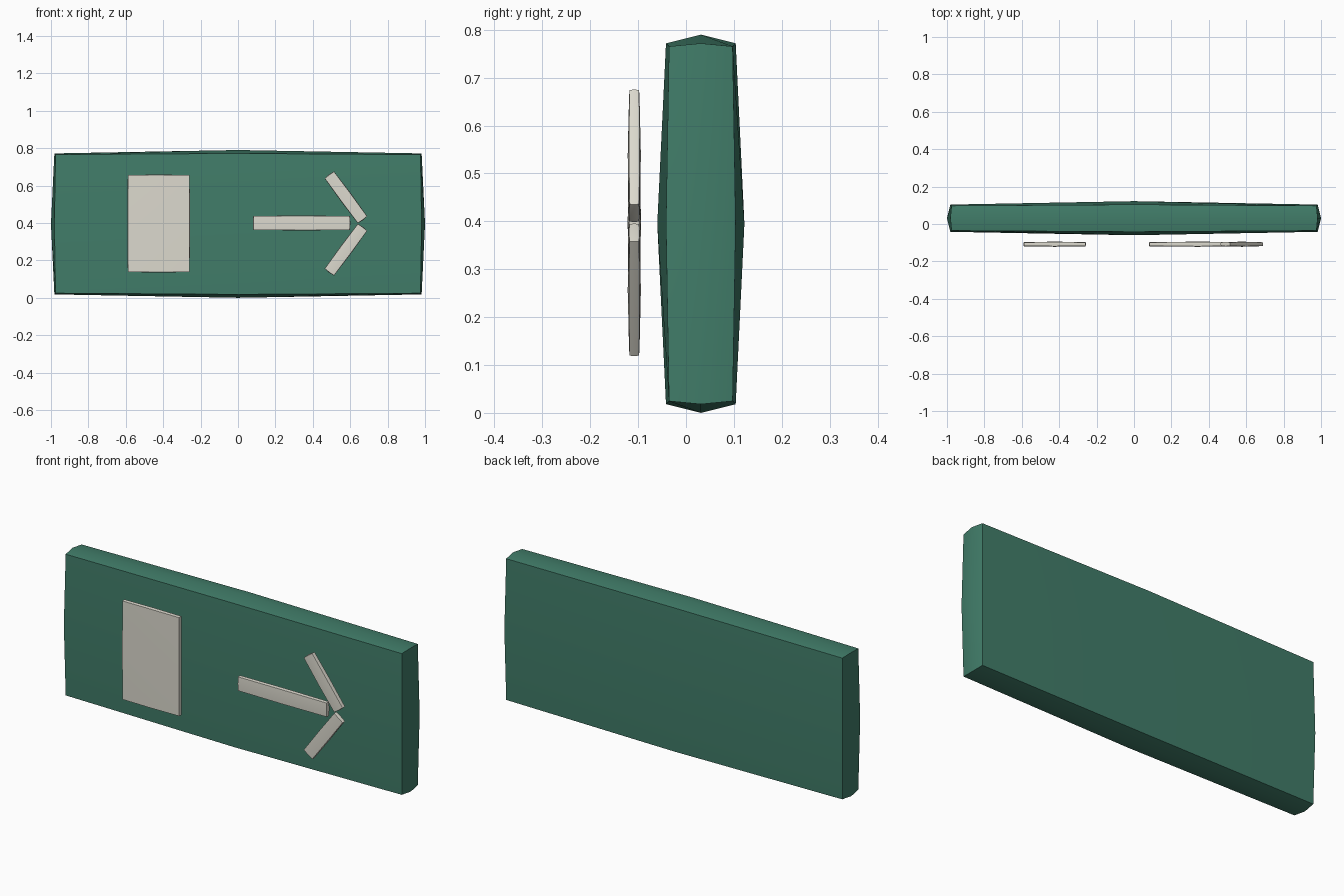
import bpy, bmesh, math
from mathutils import Matrix

if "Cube" in bpy.data.objects:
    bpy.data.objects.remove(bpy.data.objects["Cube"])


def material(name, rgb):
    m = bpy.data.materials.new(name)
    m.diffuse_color = (*rgb, 1)
    m.use_nodes = True
    m.node_tree.nodes["Principled BSDF"].inputs["Base Color"].default_value = m.diffuse_color
    return m


GREEN = material("sign green", (0.053, 0.205, 0.142))
WHITE = material("warm white", (0.72, 0.70, 0.62))


def pillow(name, center, half, mat, angle=0.0):
    """Box split once per side, its corners and edges pulled in for a slight bulge."""
    bm = bmesh.new()
    bmesh.ops.create_cube(bm, size=2)
    bmesh.ops.subdivide_edges(bm, edges=bm.edges[:], cuts=1, use_grid_fill=True)
    inset = {1: 0.0, 2: 0.2, 3: 0.27}
    for v in bm.verts:
        outer = sum(abs(c) > 0.5 for c in v.co)
        pull = inset[outer] * min(half)
        for i in range(3):
            v.co[i] *= half[i] - pull
    bmesh.ops.recalc_face_normals(bm, faces=bm.faces[:])
    bm.transform(Matrix.Translation(center) @ Matrix.Rotation(angle, 4, 'Y'))
    me = bpy.data.meshes.new(name)
    bm.to_mesh(me)
    bm.free()
    me.materials.append(mat)
    ob = bpy.data.objects.new(name, me)
    bpy.context.collection.objects.link(ob)
    bpy.ops.object.select_all(action='DESELECT')
    ob.select_set(True)
    bpy.context.view_layer.objects.active = ob
    bpy.ops.object.shade_smooth_by_angle(angle=math.radians(32))
    return ob


MID = 0.395
PLATE_Y, PLATE_T = -0.108, 0.0138

# Sign board
pillow("sign_board", (0, 0.031, MID), (1.0, 0.091, 0.395), GREEN)

# Door panel symbol
pillow("door_panel", (-0.424, PLATE_Y, 0.397), (0.168, PLATE_T, 0.262), WHITE)

# Arrow shaft and mirrored head bars
pillow("arrow_shaft", (0.34, PLATE_Y, 0.4), (0.261, PLATE_T, 0.04), WHITE)
for side, label in ((1, "upper"), (-1, "lower")):
    pillow(f"arrow_head_{label}", (0.577, PLATE_Y, 0.397 + side * 0.14),
           (0.152, PLATE_T, 0.034), WHITE, side * math.radians(53.5))
